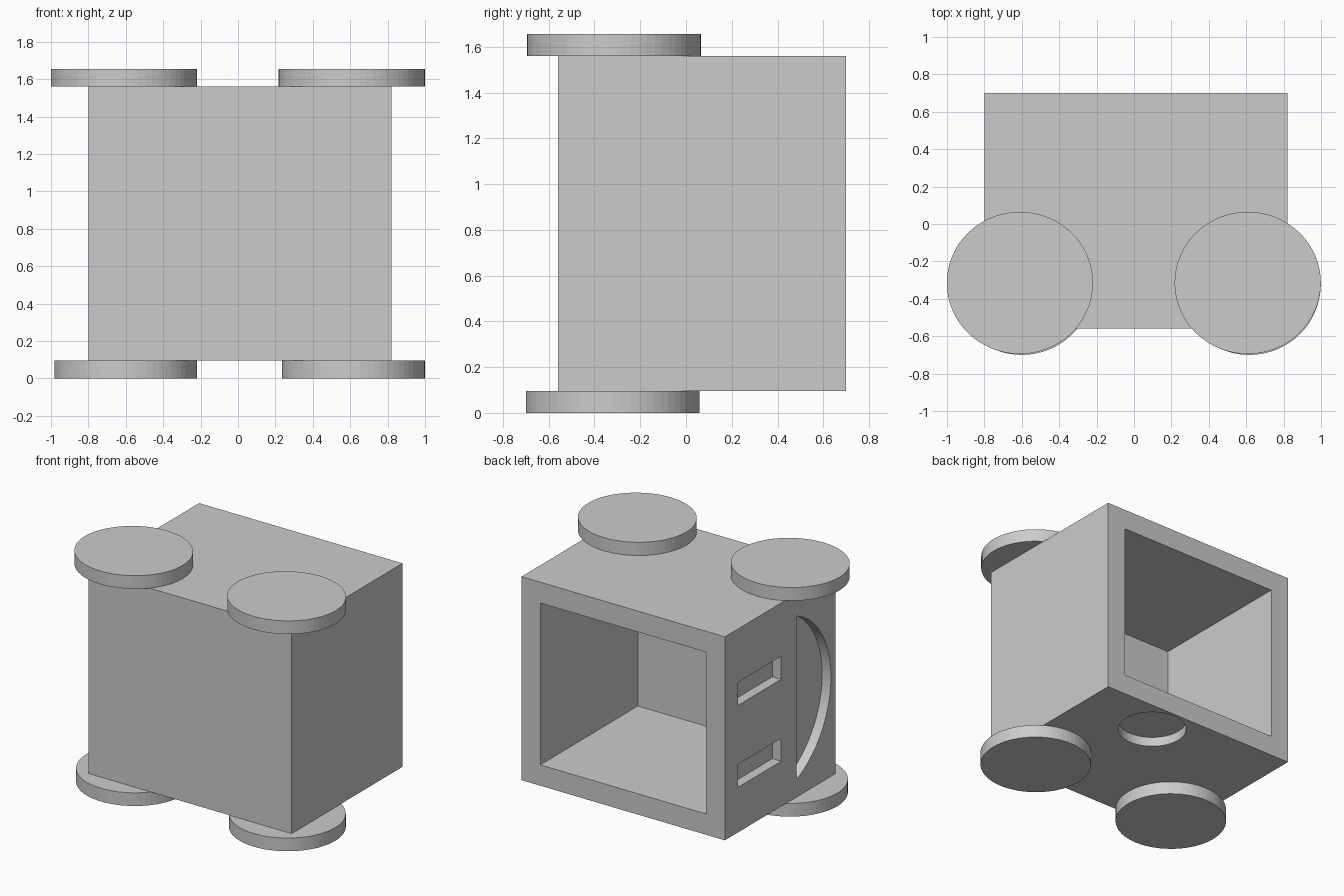
import bpy, bmesh, math
from mathutils import Vector

if "Cube" in bpy.data.objects:
    bpy.data.objects.remove(bpy.data.objects["Cube"])


def new_object(name, bm):
    bmesh.ops.recalc_face_normals(bm, faces=bm.faces)
    mesh = bpy.data.meshes.new(name)
    bm.to_mesh(mesh)
    bm.free()
    obj = bpy.data.objects.new(name, mesh)
    bpy.context.collection.objects.link(obj)
    return obj


def prism(name, profile, extrude):
    """Extrude a closed list of 3D points along a vector."""
    bm = bmesh.new()
    face = bm.faces.new([bm.verts.new(p) for p in profile])
    out = bmesh.ops.extrude_face_region(bm, geom=[face])
    verts = [g for g in out["geom"] if isinstance(g, bmesh.types.BMVert)]
    bmesh.ops.translate(bm, verts=verts, vec=Vector(extrude))
    return new_object(name, bm)


def box(name, x, y, z):
    base = [(x[0], y[0], z[0]), (x[1], y[0], z[0]),
            (x[1], y[1], z[0]), (x[0], y[1], z[0])]
    return prism(name, base, (0, 0, z[1] - z[0]))


def disc(name, cx, cy, rx, ry, z0, z1, sides=64):
    angles = [2 * math.pi * i / sides for i in range(sides)]
    ring = [(cx + rx * math.cos(a), cy + ry * math.sin(a), z0) for a in angles]
    return prism(name, ring, (0, 0, z1 - z0))


X, Y, Z = (-0.80, 0.82), (-0.56, 0.70), (0.095, 1.56)
WALL, DEPTH = 0.15, 0.07

# Box body
body = box("body", X, Y, Z)

# Hollow open at the back
cutters = [box("cavity_cutter", (X[0] + WALL, X[1] - WALL),
               (Y[0] + WALL, Y[1] + 0.1), (Z[0] + WALL, Z[1] - WALL))]

# Two slot eyes in the left side
for z in ((0.42, 0.585), (1.01, 1.175)):
    cutters.append(box("eye_cutter", (X[0] - 0.1, X[0] + DEPTH), (0.06, 0.55), z))

# Mouth recess: circular segment in the left side
half, sag, chord_y, mid_z = 0.5875, 0.39, -0.116, 0.81
r = (half ** 2 + sag ** 2) / (2 * sag)
centre_y = chord_y - sag + r
span = math.asin(half / r)
arc = [-span + 2 * span * i / 40 for i in range(41)]
cutters.append(prism("mouth_cutter",
                     [(X[0] - 0.1, centre_y - r * math.cos(a), mid_z + r * math.sin(a))
                      for a in arc], (0.1 + DEPTH, 0, 0)))

# Round recess in the underside
cutters.append(disc("round_recess_cutter", 0.21, 0.445, 0.235, 0.235,
                    Z[0] - 0.1, Z[0] + DEPTH))

# Cut the body, then drop the helpers
for c in cutters:
    c.hide_render = True
    mod = body.modifiers.new(c.name, "BOOLEAN")
    mod.operation, mod.solver, mod.object = "DIFFERENCE", "EXACT", c
bpy.context.view_layer.update()
graph = bpy.context.evaluated_depsgraph_get()
cut_mesh = bpy.data.meshes.new_from_object(body.evaluated_get(graph))
body.modifiers.clear()
body.data = cut_mesh
for c in cutters:
    bpy.data.objects.remove(c)

# Disc pads above and below the front corners
for side, tx, bx in (("left", -0.61, -0.60), ("right", 0.608, 0.617)):
    disc(side + "_top_pad", tx, -0.315, 0.391, 0.38, Z[1], 1.655)
    disc(side + "_bottom_pad", bx, -0.32, 0.382, 0.38, 0.0, Z[0])
